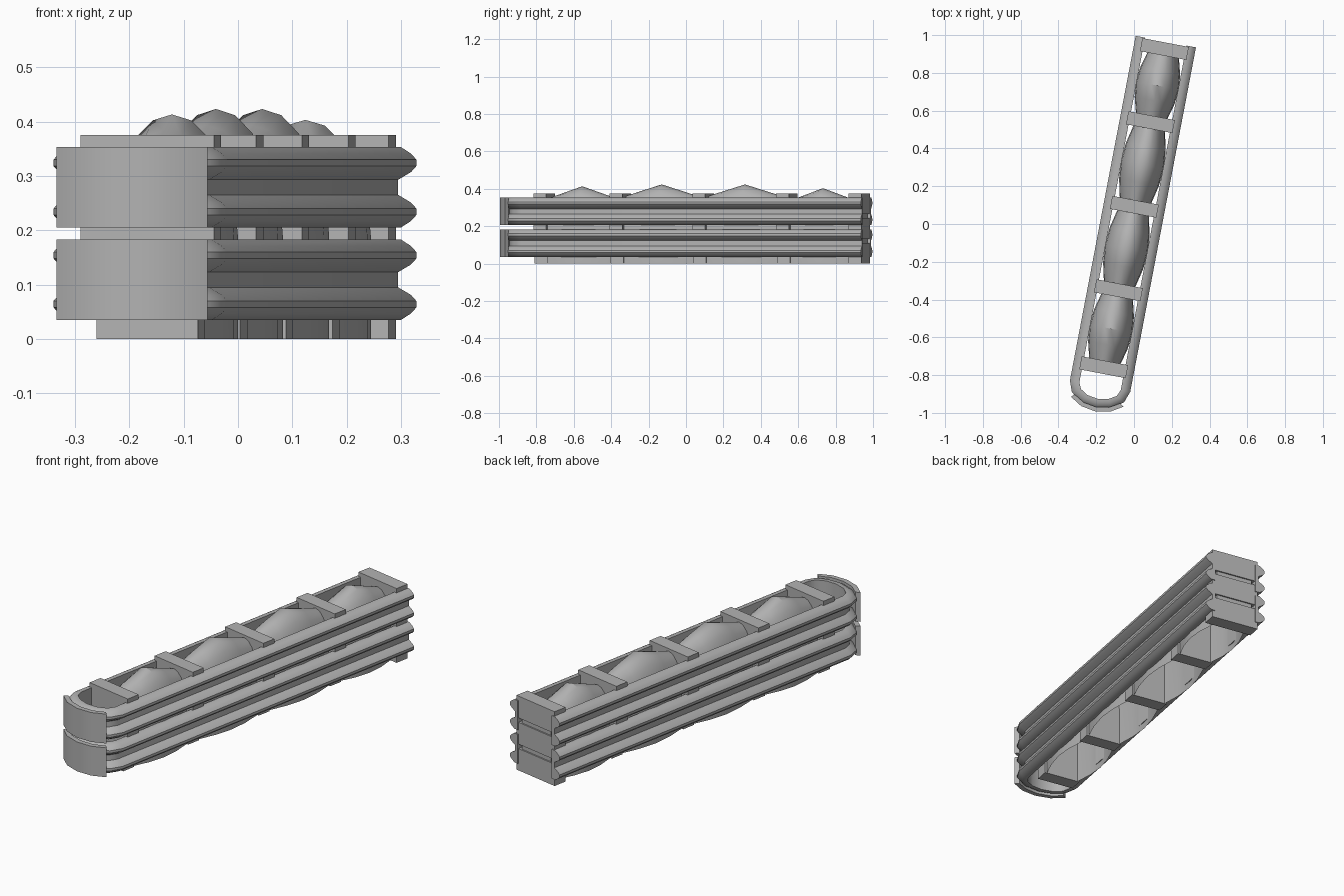
import bpy, bmesh, math
from mathutils import Matrix, Vector

cube = bpy.data.objects.get("Cube")
if cube:
    bpy.data.objects.remove(cube)

steel = bpy.data.materials.new("grey_steel")
steel.use_nodes = True
GREY = (0.45, 0.45, 0.45, 1)
steel.diffuse_color = GREY
steel.node_tree.nodes["Principled BSDF"].inputs["Base Color"].default_value = GREY

# The barrier is laid out along y, then swung about z
PLACE = Matrix.Rotation(math.radians(-10.8), 4, "Z") @ Matrix.Translation((-0.0155, 0, 0))
HALF, DEPTH, NOSE_Y, TAIL_Y = 0.1635, 0.12, -0.877, 0.98


def finish(name, bm, smooth=None):
    bmesh.ops.recalc_face_normals(bm, faces=bm.faces)
    bm.transform(PLACE)
    mesh = bpy.data.meshes.new(name)
    bm.to_mesh(mesh)
    bm.free()
    mesh.materials.append(steel)
    ob = bpy.data.objects.new(name, mesh)
    bpy.context.collection.objects.link(ob)
    if smooth:
        bpy.ops.object.select_all(action="DESELECT")
        ob.select_set(True)
        bpy.context.view_layer.objects.active = ob
        bpy.ops.object.shade_smooth_by_angle(angle=math.radians(smooth))
    return ob


def loft(rings, closed=True):
    """Skin a row of matching rings; closed rings also get end caps."""
    bm = bmesh.new()
    rows = [[bm.verts.new(p) for p in ring] for ring in rings]
    n = len(rows[0])
    for a, b in zip(rows, rows[1:]):
        for i in range(n if closed else n - 1):
            j = (i + 1) % n
            bm.faces.new((a[i], a[j], b[j], b[i]))
    if closed:
        bm.faces.new(rows[0])
        bm.faces.new(rows[-1])
    return bm


def nose_point(inset, z, angle):
    a = math.radians(angle)
    return Vector(((HALF - inset) * math.cos(a), NOSE_Y + (DEPTH - inset) * math.sin(a), z))


def boxes(name, specs):
    bm = bmesh.new()
    for y, w, d, z0, z1 in specs:
        m = Matrix.Translation((0, y, (z0 + z1) / 2)) @ Matrix.Diagonal((w, d, z1 - z0, 1))
        bmesh.ops.create_cube(bm, size=1, matrix=m)
    return finish(name, bm)


# Two-ridged rail section: inset from the outer line, height within the rail
ridge = [(0.03, 0.0), (0.011, 0.012), (0.001, 0.023), (0.001, 0.035), (0.011, 0.046), (0.035, 0.06)]
section = ridge + [(o, 0.148 - z) for o, z in reversed(ridge)] + [(0.052, 0.148), (0.052, 0.0)]

for label, base in (("lower", 0.035), ("upper", 0.205)):
    # U-shaped rail wrapping round the nose
    rings = [[(o - HALF, TAIL_Y, base + z) for o, z in section]]
    rings += [[nose_point(o, base + z, a) for o, z in section] for a in range(180, 361, 30)]
    rings.append([(HALF - o, TAIL_Y, base + z) for o, z in section])
    finish(label + "_rail", loft(rings), 35)
    # Curved plate over the nose
    plate = [(-0.016, 0), (-0.016, 0.148), (0.008, 0.148), (0.008, 0)]
    rings = [[nose_point(o, base + z, a) for o, z in plate] for a in range(218, 323, 26)]
    finish(label + "_nose_plate", loft(rings), 35)

# Cross braces: wide spacer blocks above a narrower post
WIDE, POST, THICK = 0.25, 0.19, 0.07
BRACES = (-0.775, -0.36, 0.09, 0.546)
for i, y in enumerate(BRACES):
    boxes(f"cross_brace_{i + 1}", [(y, POST, THICK, 0, 0.25),
                                   (y, WIDE, THICK, 0.13, 0.245),
                                   (y, WIDE, THICK, 0.265, 0.375),
                                   (y, POST, THICK * 0.9, 0.24, 0.27)])

# Rear brace: three stacked blocks on a slim core
boxes("rear_brace", [(0.94, WIDE, THICK, z, z + 0.11) for z in (0, 0.1325, 0.265)]
      + [(0.94, POST, THICK * 0.8, 0.05, 0.3)])

# Arched shells, open underneath, swelling between the braces
stops = BRACES + (0.94,)
for i, top in enumerate((0.413, 0.423, 0.423, 0.403)):
    y0, y1 = stops[i] + THICK / 2, stops[i + 1] - THICK / 2
    rings = []
    for t, width in ((-1, 0.085), (-0.5, 0.107), (0, 0.116), (0.5, 0.107), (1, 0.085)):
        y = (y0 + y1) / 2 + t * (y1 - y0) / 2
        peak = top - 0.06 * abs(t)
        arch = [(width * math.cos(a), y, 0.19 + (peak - 0.19) * math.sin(a))
                for a in (math.pi * k / 10 for k in range(11))]
        rings.append([(width, y, 0)] + arch + [(-width, y, 0)])
    finish(f"arched_shell_{i + 1}", loft(rings, closed=False), 35)
